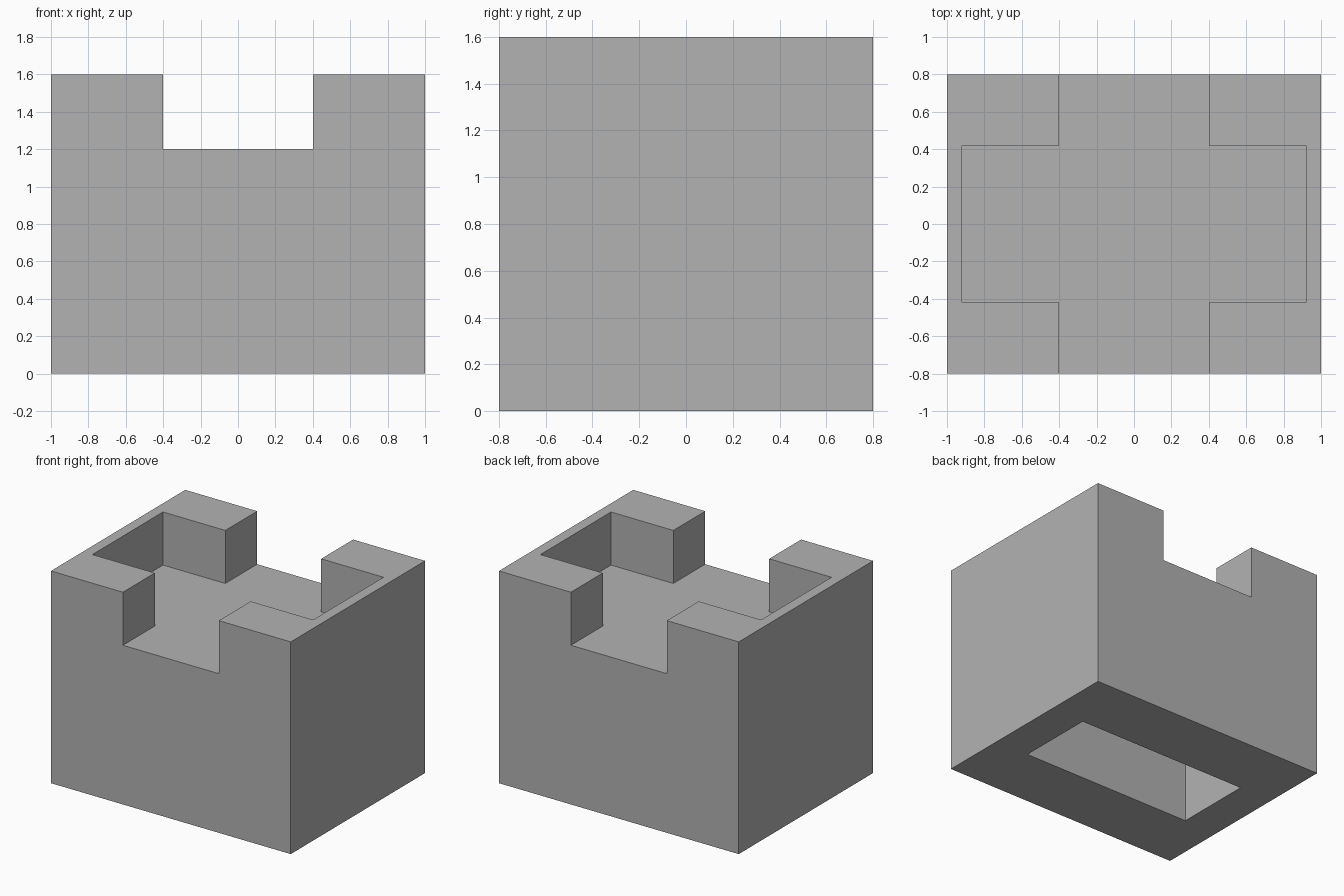
import bpy
import bmesh

if "Cube" in bpy.data.objects:
    bpy.data.objects.remove(bpy.data.objects["Cube"], do_unlink=True)

# Overall size and recess sizes (half widths in x and y)
HALF_X, HALF_Y, HEIGHT = 1.0, 0.8, 1.6
FLOOR = 1.2
NOTCH_X = 0.4
TRAY_X, TRAY_Y = 0.92, 0.42
SOCKET_X, SOCKET_Y, SOCKET_DEPTH = 0.72, 0.3, 0.8
OVER = 0.1

grey = bpy.data.materials.new("plain grey")
grey.use_nodes = True
colour = (0.448, 0.448, 0.448, 1)
grey.diffuse_color = colour
grey.node_tree.nodes["Principled BSDF"].inputs["Base Color"].default_value = colour


def prism(name, outline, bottom, top):
    """Extrude a flat outline from bottom to top."""
    bm = bmesh.new()
    base = bm.faces.new([bm.verts.new((x, y, bottom)) for x, y in outline])
    moved = bmesh.ops.extrude_face_region(bm, geom=[base])["geom"]
    verts = [v for v in moved if isinstance(v, bmesh.types.BMVert)]
    bmesh.ops.translate(bm, vec=(0, 0, top - bottom), verts=verts)
    bmesh.ops.recalc_face_normals(bm, faces=bm.faces)
    mesh = bpy.data.meshes.new(name)
    bm.to_mesh(mesh)
    bm.free()
    mesh.materials.append(grey)
    obj = bpy.data.objects.new(name, mesh)
    bpy.context.collection.objects.link(obj)
    return obj


def mirrored(quarter):
    """Complete a closed outline from its +x +y quarter, counter-clockwise."""
    half = quarter + [(-x, y) for x, y in reversed(quarter)]
    return half + [(-x, -y) for x, y in half]


def cut(target, cutter):
    """Subtract the cutter, bake the result and discard the cutter."""
    cutter.hide_render = True
    mod = target.modifiers.new("cut", "BOOLEAN")
    mod.operation = "DIFFERENCE"
    mod.solver = "EXACT"
    mod.object = cutter
    bpy.context.view_layer.update()
    graph = bpy.context.evaluated_depsgraph_get()
    mesh = bpy.data.meshes.new_from_object(target.evaluated_get(graph))
    target.modifiers.clear()
    target.data = mesh
    bpy.data.objects.remove(cutter, do_unlink=True)


# Solid block
block = prism("block", mirrored([(HALF_X, HALF_Y)]), 0, HEIGHT)

# Cross-shaped recess: wide tray joined with the front-to-back notch
cross = mirrored([(TRAY_X, TRAY_Y), (NOTCH_X, TRAY_Y), (NOTCH_X, HALF_Y + OVER)])
cut(block, prism("tray_cutter", cross, FLOOR, HEIGHT + OVER))

# Rectangular socket in the underside
socket = mirrored([(SOCKET_X, SOCKET_Y)])
cut(block, prism("socket_cutter", socket, -OVER, SOCKET_DEPTH))
